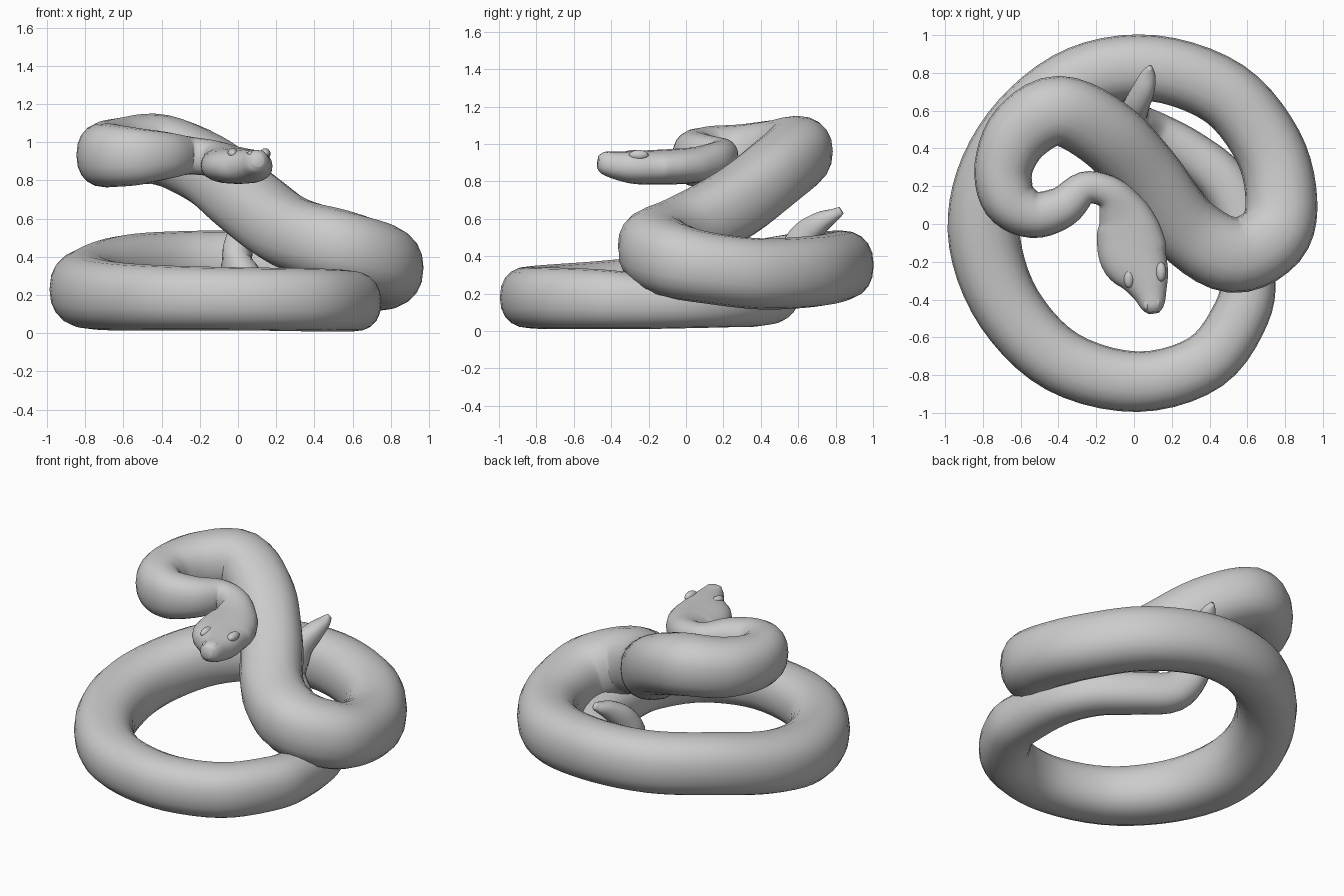
import bpy, bmesh, math
from mathutils import Vector

mat = bpy.data.materials.new("snake grey")
mat.diffuse_color = (0.6, 0.6, 0.6, 1)


def catmull(a, b, c, d, t):
    return [0.5 * (2*q + (r-p)*t + (2*p-5*q+4*r-s)*t*t + (3*q-p-3*r+s)*t**3)
            for p, q, r, s in zip(a, b, c, d)]


def finish(name, bm):
    bmesh.ops.recalc_face_normals(bm, faces=bm.faces)
    for f in bm.faces:
        f.smooth = True
    me = bpy.data.meshes.new(name)
    bm.to_mesh(me)
    bm.free()
    ob = bpy.data.objects.new(name, me)
    bpy.context.collection.objects.link(ob)
    me.materials.append(mat)
    return ob


def sweep(name, pts, steps=5, sides=20, boxy=1.0):
    """Tube through points (x, y, z, half width, half height)."""
    P = [pts[0]] + pts + [pts[-1]]
    S = [catmull(*P[i:i+4], k / steps)
         for i in range(len(pts) - 1) for k in range(steps)] + [pts[-1]]
    bm = bmesh.new()
    rings = []
    for i, s in enumerate(S):
        tan = Vector(S[min(i+1, len(S)-1)][:3]) - Vector(S[max(i-1, 0)][:3])
        tan.normalize()
        side = tan.cross(Vector((0, 0, 1))).normalized()
        up = side.cross(tan)
        ring = []
        for k in range(sides):
            a = 2 * math.pi * k / sides
            c, n = math.cos(a), math.sin(a)
            c = math.copysign(abs(c) ** boxy, c)
            n = math.copysign(abs(n) ** boxy, n)
            ring.append(bm.verts.new(Vector(s[:3]) + side*c*s[3] + up*n*s[4]))
        rings.append(ring)
    for r, q in zip(rings, rings[1:]):
        for k in range(sides):
            j = (k + 1) % sides
            bm.faces.new((r[k], r[j], q[j], q[k]))
    bm.faces.new(rings[0])
    bm.faces.new(rings[-1])
    return finish(name, bm)


# flattened wedge head, snout first
head = [
    (0.105, -.47, .905, .03, .035), (0.10, -.44, .90, .06, .06),
    (0.085, -.37, .885, .09, .075), (0.055, -.28, .875, .135, .088),
    (0.00, -.17, .875, .18, .093), (-0.03, -.04, .88, .17, .095),
    (-0.06, .06, .89, .135, .095)]
# neck, raised loop and falling arm
neck = [
    (-0.13, .165, .915, .09, .095), (-0.26, .19, .93, .088, .10),
    (-0.38, .09, .93, .11, .125), (-0.53, .05, .925, .125, .15),
    (-0.66, .13, .93, .145, .165), (-0.69, .30, .935, .155, .17),
    (-0.60, .49, .95, .175, .18), (-0.40, .60, .96, .185, .185),
    (-0.15, .48, .85, .19, .185), (0.06, .26, .68, .19, .19),
    (0.27, -.02, .53, .19, .19)]
# big coil
coil = [
    (0.52, -.165, .45, .20, .20),
    (0.73, -.07, .38, .195, .20), (0.78, .13, .335, .19, .19),
    (0.71, .41, .305, .185, .19), (0.48, .69, .32, .18, .19),
    (0.10, .825, .35, .175, .185), (-0.28, .77, .35, .175, .185),
    (-0.58, .54, .33, .18, .185), (-0.76, .23, .27, .185, .185),
    (-0.79, -.10, .22, .19, .19), (-0.66, -.45, .195, .18, .18),
    (-0.38, -.73, .185, .17, .17), (0.02, -.835, .18, .16, .165),
    (0.38, -.73, .175, .155, .165), (0.57, -.47, .17, .15, .16)]
# tapering tail that bends up inside the coil
tail = [
    (0.605, -.25, .16, .145, .15), (0.58, .02, .155, .14, .14),
    (0.47, .23, .15, .13, .13), (0.29, .38, .15, .12, .125),
    (0.10, .49, .185, .11, .12), (0.00, .56, .34, .085, .10),
    (0.01, .62, .49, .07, .08), (0.05, .71, .575, .06, .06),
    (0.075, .79, .62, .04, .035), (0.085, .83, .645, .012, .022)]
sweep("snake_body", head + neck + coil + tail, boxy=0.88)

# low brow ridges over the eyes and nostril bumps
for name, off, y, r in (("brow_ridge", .085, -.27, .035), ("nostril", .03, -.42, .02)):
    for sgn in (-1, 1):
        bm = bmesh.new()
        bmesh.ops.create_uvsphere(bm, u_segments=12, v_segments=8, radius=r)
        ob = finish(name, bm)
        ob.location = (0.065 - (y + .3) * .25 + sgn * off, y + sgn * off * .2, .94)
        ob.scale = (0.8, 1.5, 0.8)
